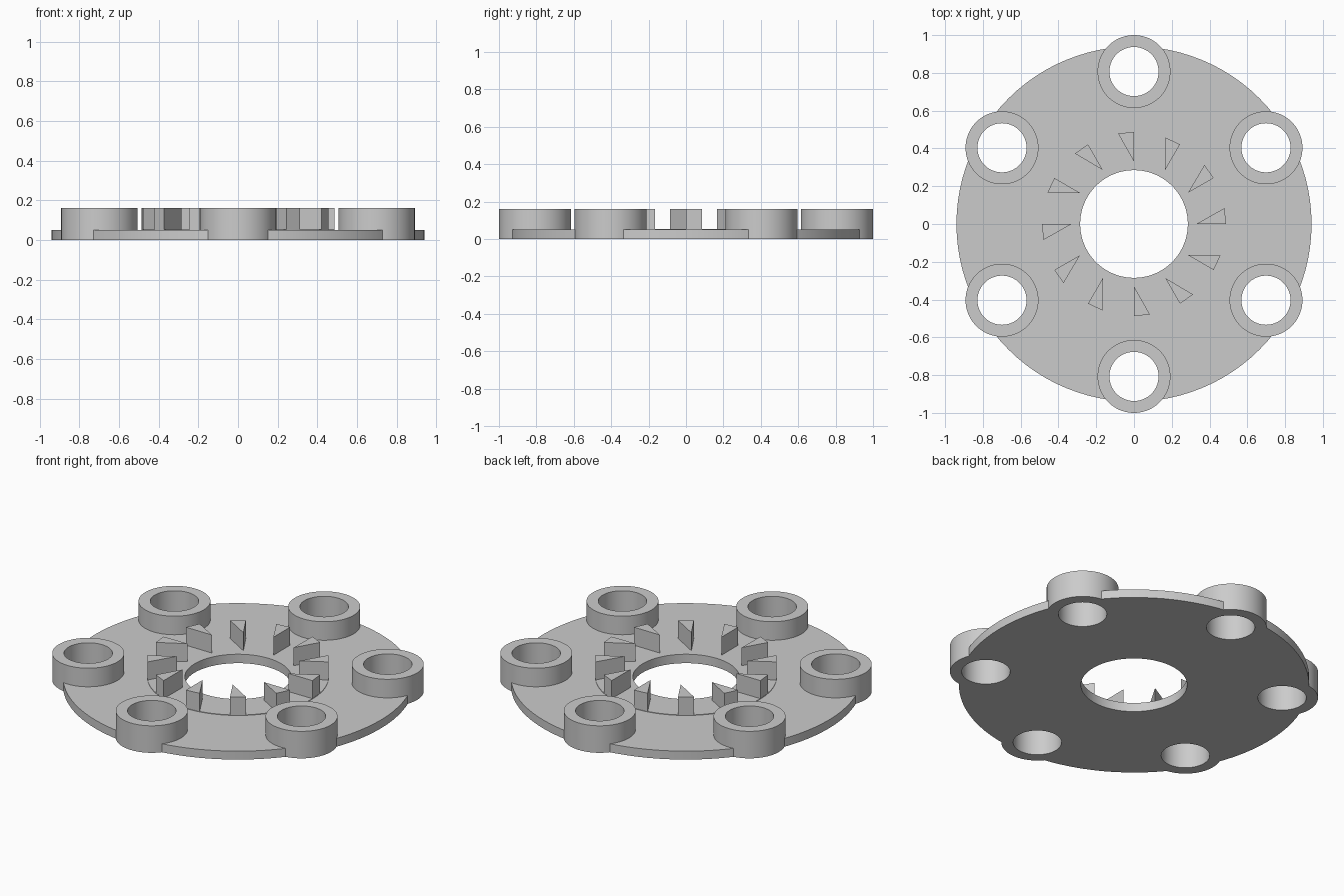
import bpy
import bmesh
from math import cos, sin, radians, pi

if "Cube" in bpy.data.objects:
    bpy.data.objects.remove(bpy.data.objects["Cube"])

PLATE_TOP, RING_TOP, TOP = 0.05, 0.053, 0.16
PLATE_R, RING_R, BORE_R = 0.94, 0.487, 0.285
BOSS_R, BOLT_R, BOSS_ORBIT = 0.193, 0.13, 0.807
SEGMENTS = 96

grey = bpy.data.materials.new("plain grey")
grey.use_nodes = True
colour = (0.6, 0.6, 0.6, 1)
grey.diffuse_color = colour
grey.node_tree.nodes["Principled BSDF"].inputs["Base Color"].default_value = colour


def finish(name, bm):
    bmesh.ops.recalc_face_normals(bm, faces=bm.faces)
    mesh = bpy.data.meshes.new(name)
    bm.to_mesh(mesh)
    bm.free()
    mesh.materials.append(grey)
    obj = bpy.data.objects.new(name, mesh)
    bpy.context.collection.objects.link(obj)
    return obj


def smooth(obj):
    bpy.ops.object.select_all(action='DESELECT')
    obj.select_set(True)
    bpy.context.view_layer.objects.active = obj
    bpy.ops.object.shade_smooth_by_angle(angle=radians(30))


def tube(name, inner, outer, z0, z1, centre=(0, 0)):
    """Ring with a rectangular section, swept round the vertical axis."""
    bm = bmesh.new()
    loops = []
    for r, z in ((inner, z0), (outer, z0), (outer, z1), (inner, z1)):
        loops.append([bm.verts.new((centre[0] + r * cos(2 * pi * i / SEGMENTS),
                                    centre[1] + r * sin(2 * pi * i / SEGMENTS), z))
                      for i in range(SEGMENTS)])
    for k in range(4):
        a, b = loops[k], loops[(k + 1) % 4]
        for i in range(SEGMENTS):
            j = (i + 1) % SEGMENTS
            bm.faces.new((a[i], a[j], b[j], b[i]))
    return finish(name, bm)


# Flat plate, and the slightly raised ring round its bore
plate = tube("plate", RING_R, PLATE_R, 0, PLATE_TOP)
smooth(tube("inner_ring", BORE_R, RING_R, 0, RING_TOP))

# Six hollow bosses set into notches in the plate rim
cutter_bm = bmesh.new()
for k in range(6):
    a = radians(90 + 60 * k)
    x, y = BOSS_ORBIT * cos(a), BOSS_ORBIT * sin(a)
    smooth(tube(f"boss_{k + 1}", BOLT_R, BOSS_R, 0, TOP, (x, y)))
    made = bmesh.ops.create_cone(cutter_bm, cap_ends=True, segments=SEGMENTS,
                                 radius1=BOSS_R, radius2=BOSS_R, depth=1)
    bmesh.ops.translate(cutter_bm, verts=made["verts"], vec=(x, y, 0))
cutter = finish("notch_cutter", cutter_bm)
cutter.hide_render = True
cutter.hide_set(True)
cut = plate.modifiers.new("boss notches", 'BOOLEAN')
cut.operation = 'DIFFERENCE'
cut.solver = 'EXACT'
cut.object = cutter
bpy.context.view_layer.objects.active = plate
bpy.ops.object.modifier_apply(modifier=cut.name)
bpy.data.objects.remove(cutter)
smooth(plate)

# Twelve wedge teeth, each with one radial side
for k in range(12):
    a = radians(30 * k)
    bm = bmesh.new()
    corners = [bm.verts.new((r * cos(a + turn), r * sin(a + turn), PLATE_TOP))
               for r, turn in ((0.33, 0), (RING_R, 0), (RING_R, radians(10)))]
    base = bm.faces.new(corners)
    side = bmesh.ops.extrude_face_region(bm, geom=[base], use_keep_orig=True)
    top = [g for g in side["geom"] if isinstance(g, bmesh.types.BMVert)]
    bmesh.ops.translate(bm, verts=top, vec=(0, 0, TOP - PLATE_TOP))
    finish(f"tooth_{k + 1}", bm)
